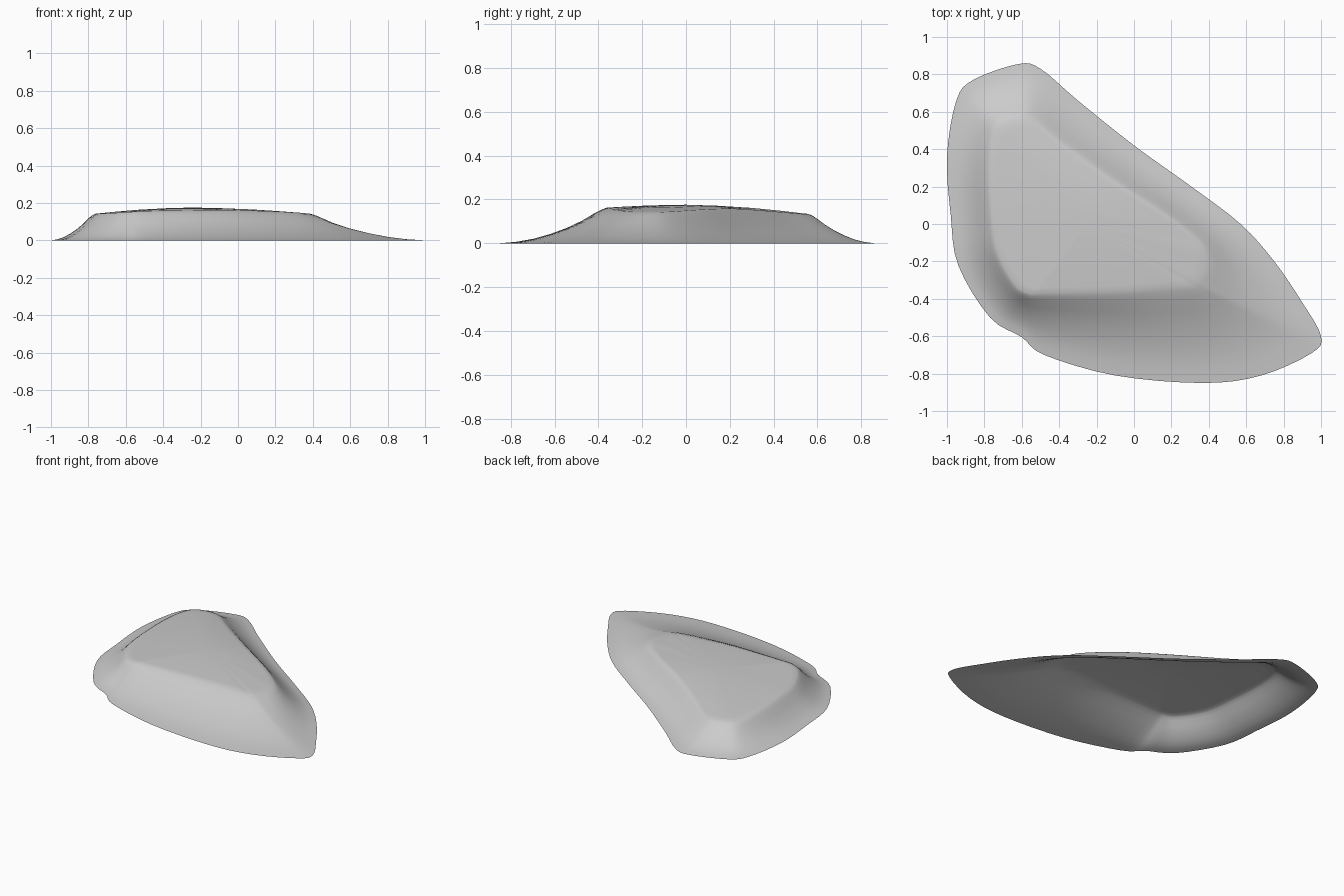
import bpy
import bmesh
from mathutils import Vector

cube = bpy.data.objects.get("Cube")
if cube:
    bpy.data.objects.remove(cube, do_unlink=True)

# Each station: ground outline x, y, then the matching plateau rim x, y, z
STATIONS = [
    (1, -.6, .33, -.3, .155), (.9, -.42, .38, -.24, .15),
    (.75, -.2, .38, -.16, .15), (.57, 0, .33, -.08, .15),
    (.3, .205, .15, .06, .16), (0, .42, -.1, .22, .165),
    (-.3, .66, -.38, .42, .15), (-.5, .83, -.52, .53, .14),
    (-.62, .855, -.6, .56, .14), (-.86, .77, -.7, .54, .14),
    (-.95, .66, -.75, .47, .14), (-1, .36, -.77, .3, .145),
    (-.98, .05, -.76, .05, .15), (-.94, -.22, -.73, -.15, .15),
    (-.77, -.5, -.64, -.32, .155), (-.6, -.605, -.57, -.37, .16),
    (-.48, -.7, -.48, -.37, .165), (-.1, -.81, -.1, -.36, .17),
    (.37, -.85, .12, -.34, .165), (.68, -.81, .25, -.33, .16),
    (.95, -.69, .31, -.32, .155),
]
# Slope profile: fraction of the way to the rim, fraction of the rim height
SLOPE = [(0, 0), (.15, .04), (.3, .12), (.45, .25), (.6, .41),
         (.75, .61), (.88, .82), (.95, .91), (1, .96)]
# Plateau rings: fraction of the way to the summit, blend to summit height
PLATEAU = [(.08, .1), (.2, .3), (.45, .65), (.75, .9)]
SUMMIT = Vector((-.25, 0, .176))
STEPS = 4


def closed_spline(points, steps):
    """Smooth closed curve passing through every point."""
    result = []
    count = len(points)
    for i in range(count):
        a, b, c, d = (points[(i + k) % count] for k in (-1, 0, 1, 2))
        for s in range(steps):
            t = s / steps
            result.append(b + (c - a) * (t / 2)
                          + (a * 2 - b * 5 + c * 4 - d) * (t * t / 2)
                          + (b * 3 - a - c * 3 + d) * (t ** 3 / 2))
    return result


outline = closed_spline([Vector((s[0], s[1], 0)) for s in STATIONS], STEPS)
rim = closed_spline([Vector(s[2:]) for s in STATIONS], STEPS)

# Rings from the ground outline up the slope and across the plateau
rings = []
for across, up in SLOPE:
    ring = []
    for base, top in zip(outline, rim):
        point = base.lerp(top, across)
        point.z = top.z * up
        ring.append(point)
    rings.append(ring)
for across, up in PLATEAU:
    ring = []
    for top in rim:
        point = top.lerp(SUMMIT, across)
        start = top.z * SLOPE[-1][1]
        point.z = start + (SUMMIT.z - start) * up
        ring.append(point)
    rings.append(ring)

# Open shell skinned over the rings
bm = bmesh.new()
loops = [[bm.verts.new(p) for p in ring] for ring in rings]
summit = bm.verts.new(SUMMIT)
count = len(outline)
for i in range(count):
    j = (i + 1) % count
    for low, high in zip(loops, loops[1:]):
        bm.faces.new((low[i], low[j], high[j], high[i]))
    bm.faces.new((loops[-1][i], loops[-1][j], summit))

# Soften the slopes and rim while holding the ground outline
inner = [v for ring in loops[1:] for v in ring]
bmesh.ops.smooth_vert(bm, verts=inner, factor=.3,
                      use_axis_x=True, use_axis_y=True, use_axis_z=True)
for face in bm.faces:
    face.smooth = True
mesh = bpy.data.meshes.new("mound")
bm.to_mesh(mesh)
bm.free()

mound = bpy.data.objects.new("mound", mesh)
bpy.context.collection.objects.link(mound)

# Plain stone grey
grey = bpy.data.materials.new("stone_grey")
grey.use_nodes = True
colour = (.6, .6, .6, 1)
grey.diffuse_color = colour
grey.node_tree.nodes["Principled BSDF"].inputs["Base Color"].default_value = colour
mesh.materials.append(grey)
